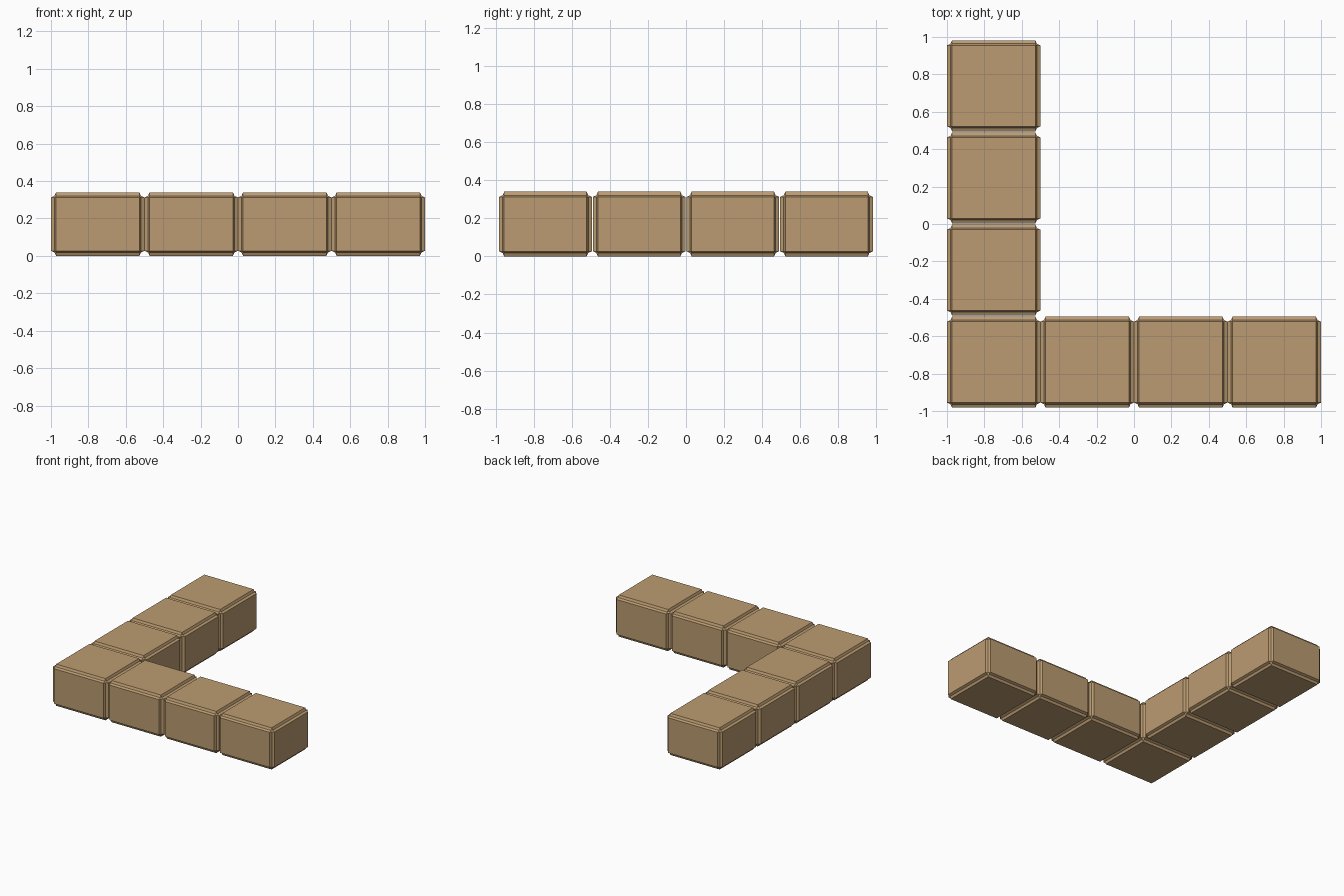
import bpy

if "Cube" in bpy.data.objects:
    bpy.data.objects.remove(bpy.data.objects["Cube"])

# One plain sandy stone colour for every block
stone = bpy.data.materials.new("sandy_stone")
stone.diffuse_color = (0.50, 0.33, 0.165, 1.0)
stone.use_nodes = True
stone.node_tree.nodes["Principled BSDF"].inputs["Base Color"].default_value = stone.diffuse_color

PITCH_X, PITCH_Y = 0.5, 0.4925
SIZE = (0.499, 0.487, 0.34)


def add_block(name, col, row):
    """Box with a hollow, two-step groove along every edge."""
    x = (col - 1.5) * PITCH_X
    y = (row - 1.5) * PITCH_Y
    bpy.ops.mesh.primitive_cube_add(size=1, location=(x, y, SIZE[2] / 2))
    block = bpy.context.object
    block.name = name
    block.scale = SIZE
    bpy.ops.object.transform_apply(location=False, rotation=False, scale=True)
    bevel = block.modifiers.new("edge_groove", "BEVEL")
    bevel.width = 0.027
    bevel.segments = 2
    bevel.profile = 0.1
    bevel.limit_method = "NONE"
    block.data.materials.append(stone)


# Front row, including the corner block
for col in range(4):
    add_block(f"front_block_{col + 1}", col, 0)

# Left column running to the back
for row in range(1, 4):
    add_block(f"left_block_{row}", 0, row)
